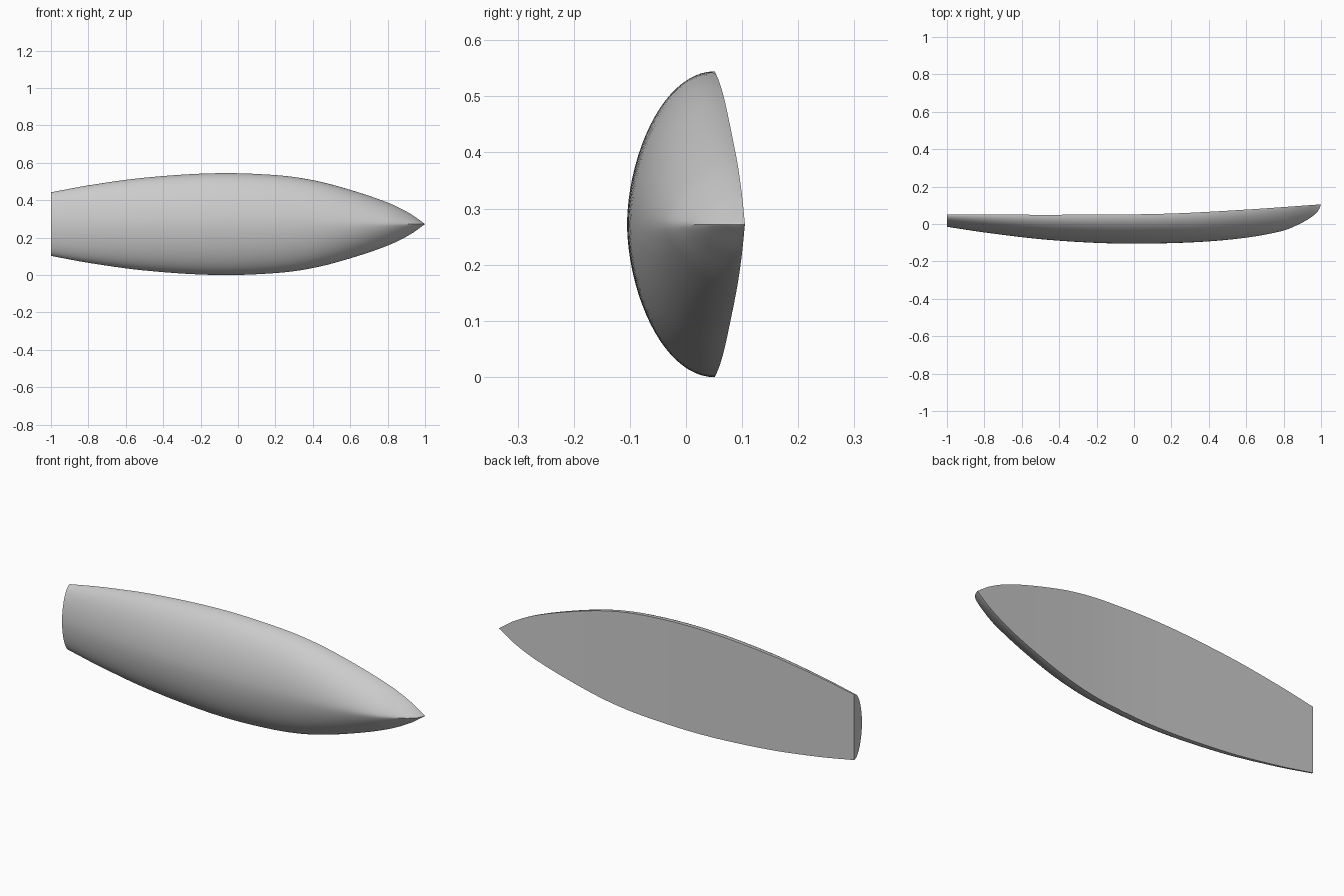
import bpy, bmesh, math

if "Cube" in bpy.data.objects:
    bpy.data.objects.remove(bpy.data.objects["Cube"])

# One plain grey for the whole boat
grey = bpy.data.materials.new("plain_grey")
grey.use_nodes = True
COLOUR = (0.6, 0.6, 0.6, 1)
grey.diffuse_color = COLOUR
grey.node_tree.nodes["Principled BSDF"].inputs["Base Color"].default_value = COLOUR

# Lines of the boat, as (length, offset) points
HALF_BEAM = [(-1, .17), (-.8, .207), (-.5, .248), (-.12, .272), (.2, .262),
             (.4, .235), (.6, .183), (.8, .115), (.92, .056), (1, 0)]
SHEER = [(-1, .05), (-.2, .05), (.2, .056), (.6, .077), (1, .105)]
KEEL = [(-1, -.015), (-.8, -.045), (-.5, -.081), (-.2, -.101), (.05, -.105),
        (.35, -.096), (.6, -.073), (.8, -.035), (.89, .003), (.95, .038),
        (.985, .071), (1, .105)]
CENTRE_Z = 0.272
STATIONS, RIBS = 64, 40


def curve(points, x):
    """Smooth interpolation through the points of a line."""
    def slope(i):
        a, b = points[max(i - 1, 0)], points[min(i + 1, len(points) - 1)]
        return (b[1] - a[1]) / (b[0] - a[0])
    k = 0
    while k < len(points) - 2 and x > points[k + 1][0]:
        k += 1
    (x0, y0), (x1, y1) = points[k], points[k + 1]
    h = x1 - x0
    t = (x - x0) / h
    s = 1 - t
    return (y0 * s * s * (1 + 2 * t) + y1 * t * t * (1 + 2 * s)
            + h * t * s * (slope(k) * s - slope(k + 1) * t))


def section(x):
    """Cross-section: round amidships, V-shaped at the bow."""
    beam, top, keel = (curve(c, x) for c in (HALF_BEAM, SHEER, KEEL))
    vee = max(0, (x - .3) / .7) ** 2
    p = 1.8 - .6 * vee
    q = .5 + .25 * vee
    ring = []
    for j in range(RIBS + 1):
        w = math.sin(math.pi * (j / RIBS - .5))
        depth = max(0, 1 - abs(w) ** p) ** q
        ring.append((x, top - (top - keel) * depth, CENTRE_Z + beam * w))
    return ring


def loft(name, rows):
    """Skin rows of points with quads."""
    bm = bmesh.new()
    grid = [[bm.verts.new(p) for p in row] for row in rows]
    for a, b in zip(grid, grid[1:]):
        for j in range(len(a) - 1):
            bm.faces.new((a[j], b[j], b[j + 1], a[j + 1]))
    bmesh.ops.remove_doubles(bm, verts=bm.verts, dist=1e-5)
    return finish(name, bm)


def finish(name, bm):
    mesh = bpy.data.meshes.new(name)
    bm.to_mesh(mesh)
    bm.free()
    mesh.materials.append(grey)
    obj = bpy.data.objects.new(name, mesh)
    bpy.context.collection.objects.link(obj)
    return obj


# Stations crowd together towards the bow
rings = [section(-1 + 2 * math.sin(math.pi / 2 * i / STATIONS))
         for i in range(STATIONS + 1)]

# Hull skin and flat deck
hull = loft("hull", rings)
deck = loft("deck", [(r[-1], r[0]) for r in rings])

# Flat transom at the stern
bm = bmesh.new()
bm.faces.new([bm.verts.new(p) for p in rings[0]])
transom = finish("transom", bm)

# Smooth shading with crisp keel at the bow
bpy.ops.object.select_all(action="DESELECT")
for obj in (hull, deck):
    obj.select_set(True)
bpy.context.view_layer.objects.active = hull
bpy.ops.object.shade_smooth_by_angle(angle=math.radians(35))
